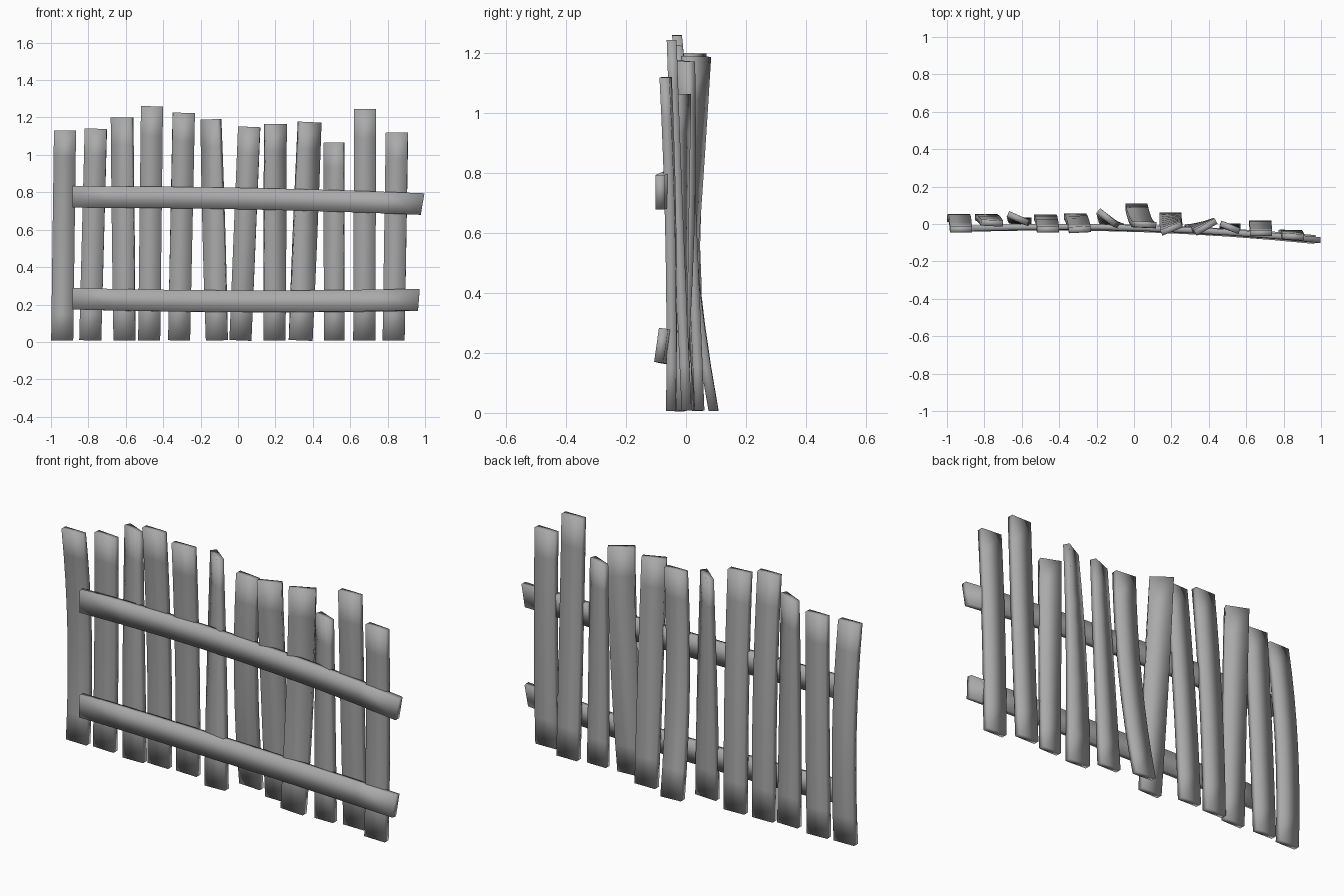
import bpy, bmesh, math
from mathutils import Vector

if "Cube" in bpy.data.objects:
    bpy.data.objects.remove(bpy.data.objects["Cube"])

# Dark weathered grey for every board
wood = bpy.data.materials.new("grey_wood")
wood.diffuse_color = (0.4, 0.4, 0.4, 1)
wood.use_nodes = True
wood.node_tree.nodes["Principled BSDF"].inputs["Base Color"].default_value = wood.diffuse_color


def quad(a, m, b, t):
    """Smooth curve through a (t=0), m (t=0.5) and b (t=1)."""
    return a * (2*t - 1) * (t - 1) + 4 * m * t * (1 - t) + b * t * (2*t - 1)


def board(name, sections):
    """Skin a closed box through a list of four-cornered sections."""
    bm = bmesh.new()
    rings = [[bm.verts.new(p) for p in s] for s in sections]
    for a, b in zip(rings, rings[1:]):
        for i in range(4):
            j = (i + 1) % 4
            bm.faces.new((a[i], a[j], b[j], b[i]))
    bm.faces.new(rings[0])
    bm.faces.new(rings[-1])
    bmesh.ops.recalc_face_normals(bm, faces=bm.faces)
    mesh = bpy.data.meshes.new(name)
    bm.to_mesh(mesh)
    bm.free()
    mesh.shade_smooth()
    mesh.materials.append(wood)
    obj = bpy.data.objects.new(name, mesh)
    bpy.context.collection.objects.link(obj)
    return obj


CORNERS = ((-1, -1), (1, -1), (1, 1), (-1, 1))
SEGMENTS = 8


def picket(name, x0, x1, y0, ym, y1, twist, top, w=0.059):
    """Upright board, bowed in depth and twisted towards the top."""
    d = 0.0165
    lean = (x1 - x0) / top
    sections = []
    for k in range(SEGMENTS + 1):
        t = k / SEGMENTS
        a = math.radians(twist) * t
        c, s = math.cos(a), math.sin(a)
        ring = []
        for i, j in CORNERS:
            u, v = i * w, j * d
            z = 0.008 + (top - 0.008) * t - lean * u
            ring.append(Vector((x0 + (x1 - x0) * t + u*c - v*s,
                                quad(y0, ym, y1, t) + u*s + v*c, z)))
        sections.append(ring)
    board(name, sections)


def rail(name, x0, x1, ys, zs, roll, height, skew):
    """Horizontal board, bowed forward at its right end."""
    sections = []
    for k in range(SEGMENTS + 1):
        t = k / SEGMENTS
        a = math.radians(roll) * t
        c, s = math.cos(a), math.sin(a)
        ring = []
        for i, j in CORNERS:
            u, v = i * 0.0155, j * height / 2
            x = x0 + (x1 - x0) * t + skew * t * v
            ring.append(Vector((x, quad(*ys, t) + u*c - v*s,
                                quad(*zs, t) + u*s + v*c)))
        sections.append(ring)
    board(name, sections)


# Pickets: bottom x, top x, y at bottom / middle / top, top twist, top z, half width
PICKETS = [
    (-0.940, -0.925, 0.028, 0.030, -0.030, 0, 1.13),
    (-0.790, -0.760, 0.036, 0.025, 0.005, -3, 1.14),
    (-0.607, -0.620, 0.018, 0.020, 0.030, -24, 1.20),
    (-0.475, -0.460, 0.035, 0.018, -0.030, 0, 1.26),
    (-0.315, -0.290, 0.040, 0.015, -0.030, 3, 1.225),
    (-0.113, -0.145, -0.015, 0.010, 0.034, -39, 1.19),
    (0.013, 0.060, 0.092, 0.015, -0.003, -3, 1.15),
    (0.195, 0.200, 0.045, 0.010, -0.025, 22, 1.165),
    (0.335, 0.383, -0.022, -0.005, -0.016, 30, 1.175, 0.064),
    (0.515, 0.513, -0.015, -0.018, -0.018, -22, 1.065, 0.054),
    (0.675, 0.680, 0.002, -0.025, -0.048, 0, 1.245),
    (0.832, 0.850, -0.050, -0.050, -0.068, -4, 1.12),
]
for n, row in enumerate(PICKETS, 1):
    picket(f"picket_{n:02d}", *row)

# Cross rails along the front
rail("upper_rail", -0.885, 0.987, (-0.024, -0.022, -0.086),
     (0.775, 0.766, 0.737), 0, 0.115, 0.17)
rail("lower_rail", -0.885, 0.967, (-0.026, -0.024, -0.083),
     (0.231, 0.217, 0.225), -8, 0.115, 0.08)
